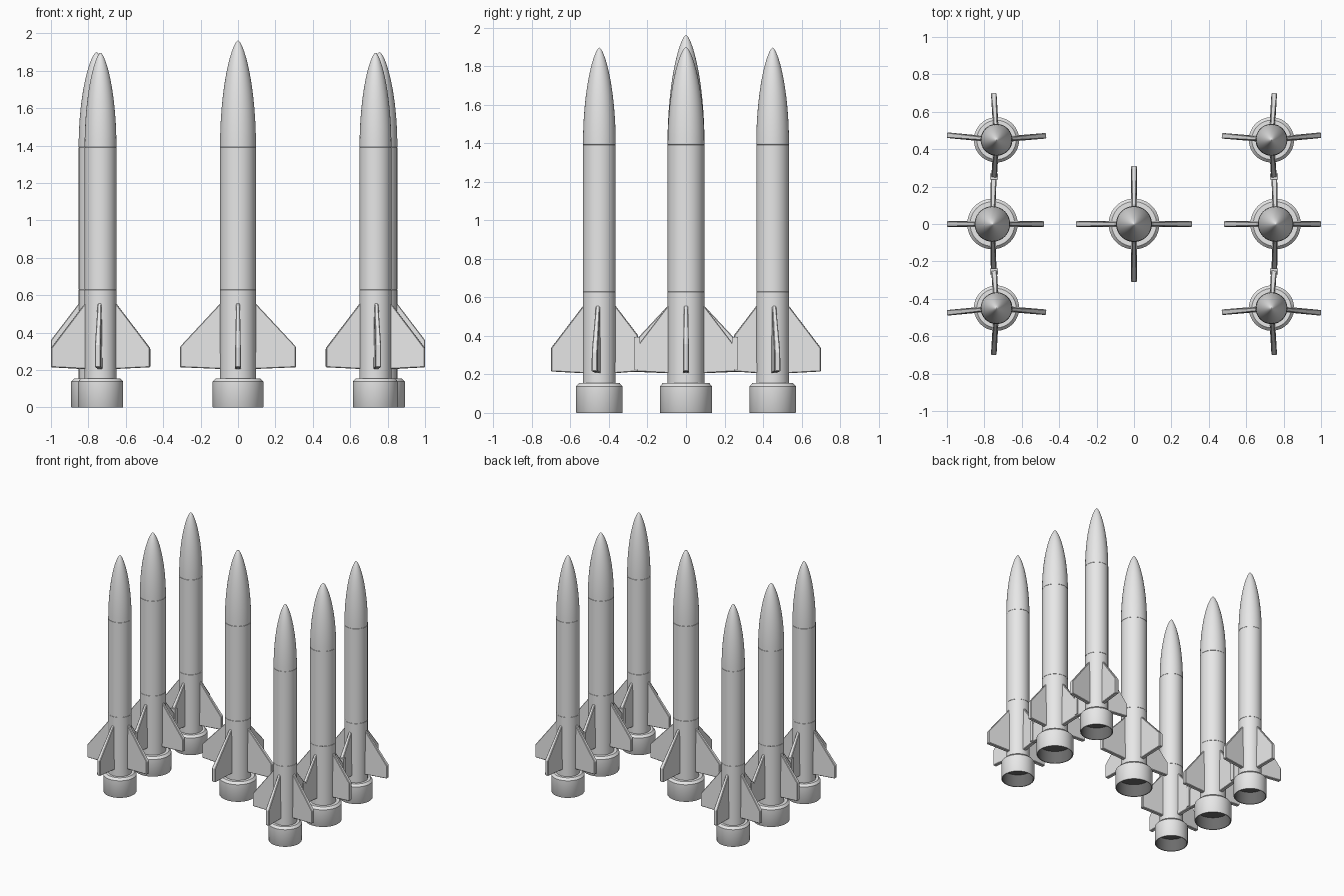
import bpy, bmesh, math
from mathutils import Vector

if "Cube" in bpy.data.objects:
    bpy.data.objects.remove(bpy.data.objects["Cube"])

grey = bpy.data.materials.new("light_grey")
grey.diffuse_color = (0.8, 0.8, 0.8, 1)
grey.use_nodes = True
grey.node_tree.nodes["Principled BSDF"].inputs["Base Color"].default_value = grey.diffuse_color
dark = bpy.data.materials.new("dark_grey")
dark.diffuse_color = (0.15, 0.15, 0.15, 1)
dark.use_nodes = True
dark.node_tree.nodes["Principled BSDF"].inputs["Base Color"].default_value = dark.diffuse_color


def finish(bm, name, smooth=True):
    bmesh.ops.recalc_face_normals(bm, faces=bm.faces)
    me = bpy.data.meshes.new(name)
    bm.to_mesh(me)
    bm.free()
    me.materials.append(grey)
    me.materials.append(dark)
    ob = bpy.data.objects.new(name, me)
    bpy.context.collection.objects.link(ob)
    if smooth:
        bpy.ops.object.select_all(action='DESELECT')
        ob.select_set(True)
        bpy.context.view_layer.objects.active = ob
        bpy.ops.object.shade_smooth_by_angle(angle=math.radians(35))
    return ob


def lathe(name, profile, x, y, dark_rows=0, n=48):
    """Revolve (radius, z) points around a vertical axis; first rows may be dark."""
    bm = bmesh.new()
    rings = []
    for r, z in profile:
        if r < 1e-5:
            rings.append([bm.verts.new((x, y, z))])
        else:
            rings.append([bm.verts.new((x + r * math.cos(2 * math.pi * i / n),
                                        y + r * math.sin(2 * math.pi * i / n), z))
                          for i in range(n)])
    for row, (a, b) in enumerate(zip(rings, rings[1:])):
        for i in range(n):
            j = (i + 1) % n
            if len(a) == 1:
                f = bm.faces.new((a[0], b[j], b[i]))
            elif len(b) == 1:
                f = bm.faces.new((a[i], a[j], b[0]))
            else:
                f = bm.faces.new((a[i], a[j], b[j], b[i]))
            f.material_index = 1 if row < dark_rows else 0
    return finish(bm, name)


def fin(name, x, y, r, tip, full, thick=0.03):
    """Swept fin from the body axis to the tip point; short fins keep the slope."""
    d = Vector((tip[0] - x, tip[1] - y, 0))
    length = d.length
    d.normalize()
    side = Vector((-d.y, d.x, 0)) * thick / 2
    slope = (0.555 - 0.325) / (full - r)
    root = r * 0.75
    pts = [(root, 0.205), (length, 0.215), (length, 0.555 - slope * (length - r)),
           (r, 0.555), (root, 0.575)]
    bm = bmesh.new()
    sheets = []
    for s in (-1, 1):
        sheets.append([bm.verts.new(Vector((x, y, z)) + d * q + side * s * (0.7 if z > 0.5 else 1))
                       for q, z in pts])
    a, b = sheets
    bm.faces.new(a)
    bm.faces.new(b[::-1])
    for i in range(len(pts)):
        j = (i + 1) % len(pts)
        bm.faces.new((a[i], b[i], b[j], a[j]))
    bmesh.ops.recalc_face_normals(bm, faces=bm.faces)
    bmesh.ops.bevel(bm, geom=bm.edges[:], offset=0.004, segments=1, affect='EDGES')
    return finish(bm, name, smooth=False)


def rocket(tag, x, y, r, nozzle, height, tips, full):
    # body tube with fine seams, topped by a rounded ogive nose
    g = r - 0.002
    prof = [(0, 0.12), (r, 0.12), (r, 0.629), (g, 0.63), (r, 0.631),
            (r, 1.391), (g, 1.392), (r, 1.393)]
    for i in range(1, 25):
        t = math.sin(i / 24 * math.pi / 2)
        prof.append((r * (1 - t ** 2) ** 0.66 if i < 24 else 0,
                     1.393 + (height - 1.393) * t))
    lathe(tag + "_body", prof, x, y)
    # hollow engine nozzle, dark inside, with a bevelled shoulder
    n = nozzle
    lathe(tag + "_nozzle", [(0, 0.1), (n - 0.008, 0.1), (n - 0.008, 0), (n - 0.002, 0),
                            (n, 0.003), (n, 0.138), (n - 0.016, 0.155), (r * 0.5, 0.155)],
          x, y, dark_rows=2)
    for i, tip in enumerate(tips):
        fin(f"{tag}_fin_{i + 1}", x, y, r, tip, full)


# centre rocket, the tallest
rocket("centre_rocket", 0, 0, 0.096, 0.136, 1.963,
       [(0.31, 0), (-0.31, 0), (0, 0.31), (0, -0.31)], 0.31)

# a row of three on each side, with their facing fins joined
for s, side in ((-1, "left"), (1, "right")):
    rocket(side + "_middle_rocket", 0.757 * s, 0, 0.095, 0.135, 1.90,
           [(1.0 * s, 0), (0.48 * s, 0), (0.75 * s, 0.255), (0.75 * s, -0.255)], 0.27)
    for t, end in ((-1, "front"), (1, "back")):
        rocket(f"{side}_{end}_rocket", 0.735 * s, 0.45 * t, 0.085, 0.121, 1.897,
               [(1.0 * s, 0.475 * t), (0.47 * s, 0.472 * t),
                (0.75 * s, 0.70 * t), (0.748 * s, 0.25 * t)], 0.26)
        # small plate joining the two fin tips
        bm = bmesh.new()
        bmesh.ops.create_cube(bm, size=1)
        for v in bm.verts:
            v.co = Vector((0.748 * s + v.co.x * 0.044, 0.254 * t + v.co.y * 0.03,
                           0.31 + v.co.z * 0.17))
        finish(bm, f"{side}_{end}_fin_joint", smooth=False)
